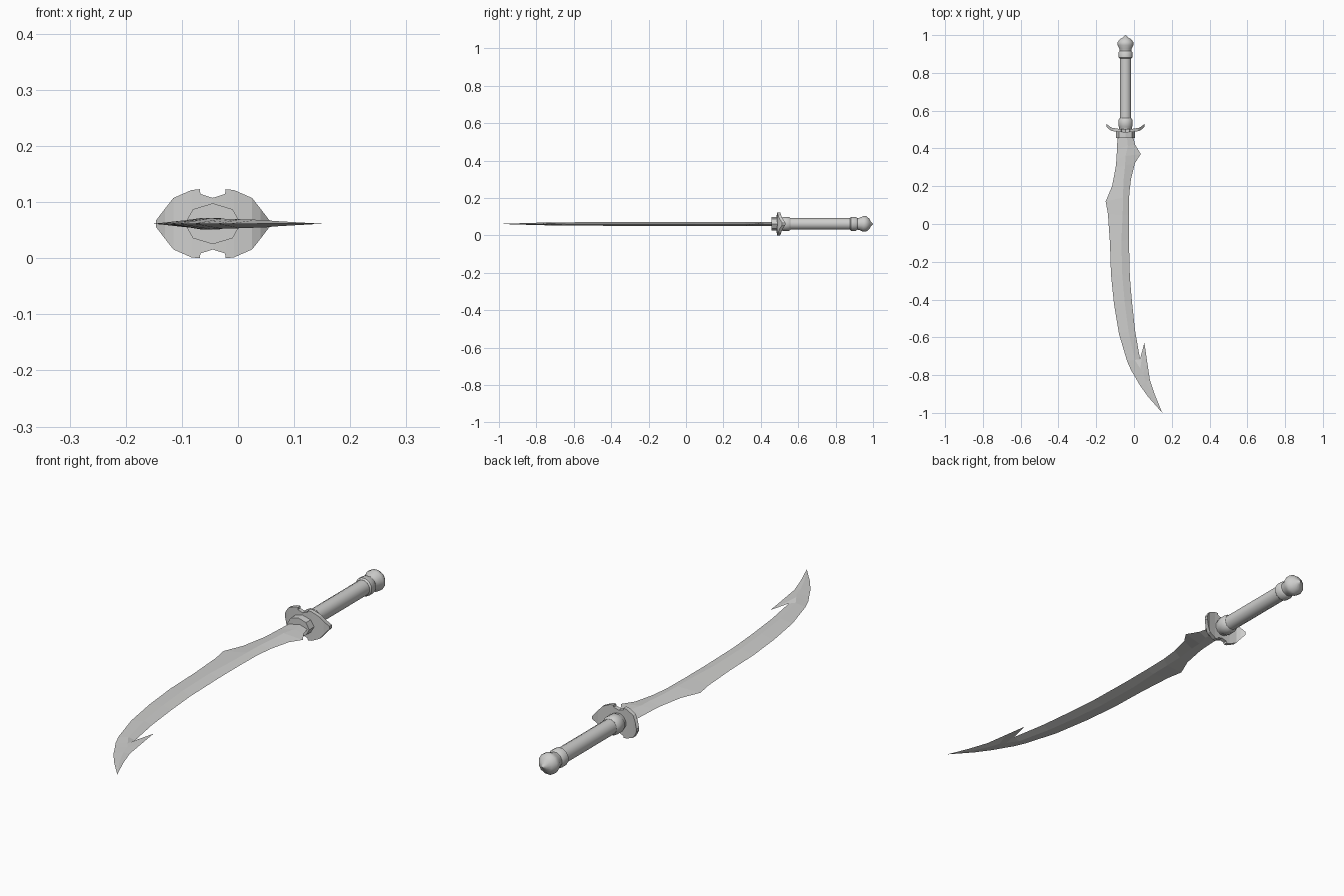
import bpy, bmesh, math

CX, CZ = -0.045, 0.0615   # axis of the handle

mat = bpy.data.materials.new("light grey steel")
mat.diffuse_color = (0.62, 0.62, 0.61, 1)


def loft(name, rings, smooth=None):
    """Skin a list of equal-length closed rings and cap both ends."""
    bm = bmesh.new()
    vs = [[bm.verts.new(p) for p in r] for r in rings]
    n = len(rings[0])
    for a, b in zip(vs, vs[1:]):
        for i in range(n):
            j = (i + 1) % n
            bm.faces.new((a[i], a[j], b[j], b[i]))
    bm.faces.new(vs[0])
    bm.faces.new(vs[-1])
    bmesh.ops.remove_doubles(bm, verts=bm.verts, dist=1e-5)
    bmesh.ops.recalc_face_normals(bm, faces=bm.faces)
    me = bpy.data.meshes.new(name)
    bm.to_mesh(me)
    bm.free()
    ob = bpy.data.objects.new(name, me)
    bpy.context.collection.objects.link(ob)
    me.materials.append(mat)
    if smooth:
        bpy.ops.object.select_all(action='DESELECT')
        ob.select_set(True)
        bpy.context.view_layer.objects.active = ob
        bpy.ops.object.shade_smooth_by_angle(angle=math.radians(smooth))
    return ob


def lathe(name, profile, sides, smooth):
    """Turn a (y, radius) profile about the handle axis."""
    ang = [2 * math.pi * (i + 0.5) / sides for i in range(sides)]
    return loft(name, [[(CX + r * math.cos(a), y, CZ + r * math.sin(a)) for a in ang]
                       for y, r in profile], smooth)


# Blade: outer edge, inner edge, half thickness, optional ridge point
stations = [
    ((-0.087, 0.465), (-0.005, 0.465), 0.010),
    ((-0.090, 0.40), (0.006, 0.42), 0.010),
    ((-0.093, 0.34), (0.036, 0.37), 0.010, (-0.045, 0.36)),
    ((-0.097, 0.30), (0.005, 0.323), 0.010, (-0.047, 0.31)),
    ((-0.116, 0.20), (-0.016, 0.238), 0.010),
    ((-0.150, 0.12), (-0.025, 0.16), 0.010, (-0.058, 0.14)),
    ((-0.138, 0.053), (-0.027, 0.05), 0.010, (-0.060, 0.05)),
    ((-0.127, -0.106), (-0.027, -0.08), 0.010),
    ((-0.122, -0.265), (-0.022, -0.28), 0.010),
    ((-0.106, -0.423), (-0.010, -0.42), 0.010),
    ((-0.080, -0.58), (0.006, -0.566), 0.009),
    ((-0.037, -0.725), (0.032, -0.716), 0.008),
    ((-0.015, -0.775), (0.055, -0.628), 0.007, (0.033, -0.765)),   # barb
    ((0.006, -0.81), (0.069, -0.725), 0.0065, (0.050, -0.79)),
    ((0.032, -0.855), (0.084, -0.825), 0.005),
    ((0.075, -0.915), (0.111, -0.905), 0.003),
    ((0.150, -1.0), (0.150, -1.0), 0.0),
]
rings = []
for s in stations:
    (ax, ay), (bx, by), t = s[:3]
    rx, ry = s[3] if len(s) > 3 else (ax + 0.6 * (bx - ax), ay + 0.6 * (by - ay))
    rings.append([(ax, ay, CZ), (rx, ry, CZ + t), (bx, by, CZ), (rx, ry, CZ - t)])
loft("blade", rings)

# Guard: plate with notched outline, tips swept toward the handle
half = [(0, 0.046, 0.485), (0.022, 0.053, 0.486), (0.023, 0.0615, 0.486),
        (0.038, 0.060, 0.487), (0.070, 0.046, 0.492), (0.085, 0.027, 0.500), (0.101, 0.006, 0.514)]
cols = [(-d, h, y) for d, h, y in half[:0:-1]] + half
loft("guard", [[(CX + d, y, CZ + h), (CX + d, y + 0.017, CZ + h),
                (CX + d, y + 0.017, CZ - h), (CX + d, y, CZ - h)] for d, h, y in cols])

# Collar: eight-sided block where the blade meets the guard
loft("collar", [[(CX + 0.05 * math.sin(i * math.pi / 4), y, CZ + 0.0365 * math.cos(i * math.pi / 4))
                 for i in range(8)] for y in (0.456, 0.49)])

# Handle: ferrule, grip and pommel
lathe("ferrule", [(0.49, 0.034), (0.512, 0.035), (0.518, 0.039), (0.55, 0.039), (0.56, 0.032)], 12, 35)
lathe("grip", [(0.55, 0.0315), (0.885, 0.0315)], 12, 35)
lathe("pommel", [(0.876, 0.032), (0.882, 0.038), (0.908, 0.038), (0.916, 0.032), (0.928, 0.034),
                 (0.947, 0.043), (0.963, 0.043), (0.980, 0.029), (0.989, 0.012), (1.0, 0.001)], 12, 40)
